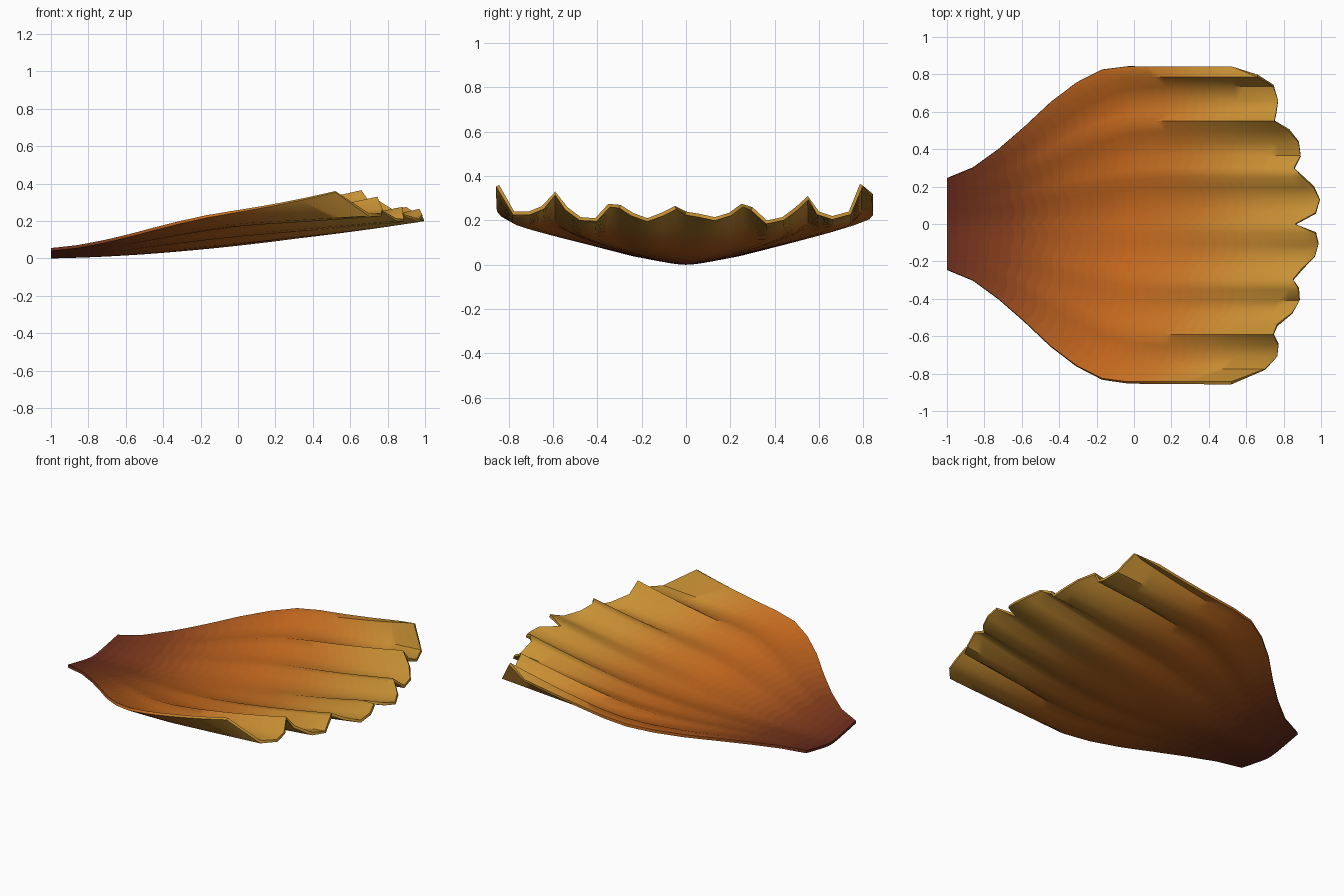
import bpy
import math

if "Cube" in bpy.data.objects:
    bpy.data.objects.remove(bpy.data.objects["Cube"])

# Ruffled tip of the shell: (y, x, z of top face) for every rib column
TIP = [
    (-.843, .52, .36), (-.775, .70, .24), (-.71, .765, .24), (-.65, .772, .265),
    (-.59, .745, .33), (-.535, .765, .26), (-.475, .845, .215), (-.41, .885, .21),
    (-.35, .88, .275), (-.295, .85, .27), (-.24, .895, .235), (-.175, .965, .21),
    (-.11, .985, .235), (-.05, .97, .265), (0, .86, .24), (.06, .97, .23),
    (.13, .992, .215), (.195, .96, .235), (.25, .90, .275), (.30, .855, .26),
    (.365, .89, .20), (.435, .88, .215), (.495, .83, .26), (.55, .75, .31),
    (.60, .76, .24), (.66, .77, .22), (.735, .745, .24), (.785, .66, .365),
    (.843, .52, .32)]

# Half-width at equal steps from the root to the tip
WIDTH = [.243, .30, .40, .52, .65, .755, .825, .843, .843, .843, .843, .843]
STEPS = 3
ROWS = (len(WIDTH) - 1) * STEPS
THICK = 0.016


def lerp_list(values, t):
    f = t * (len(values) - 1)
    i = min(int(f), len(values) - 2)
    return values[i] + (values[i + 1] - values[i]) * (f - i)


def bowl(x, y):
    """Smooth dished surface that rises towards tip and sides."""
    t = x + 1
    return THICK + .02 * t + .04 * t * t + .2 * (math.hypot(y, .05) - .05)


# Shell sheet: each column runs from the root to its own tip point
verts, faces = [], []
n = len(TIP)
for r in range(ROWS + 1):
    s = r / ROWS
    w = lerp_list(WIDTH, s) / WIDTH[-1]
    for ty, tx, tz in TIP:
        x, y = -1 + s * (tx + 1), ty * w
        ruffle = (tz - bowl(tx, ty)) * s ** 2.3
        verts.append((x, y, bowl(x, y) + ruffle))
for r in range(ROWS):
    for c in range(n - 1):
        a = r * n + c
        faces.append((a, a + n, a + n + 1, a + 1))

mesh = bpy.data.meshes.new("ruffled_shell")
mesh.from_pydata(verts, [], faces)
shell = bpy.data.objects.new("ruffled_shell", mesh)
bpy.context.collection.objects.link(shell)

# Colour bands fading from dark red root through orange to gold tip
STOPS = [(.13, .022, .011), (.22, .045, .011), (.42, .10, .012),
         (.55, .135, .012), (.55, .17, .018), (.57, .25, .03), (.57, .29, .035)]
for r in range(ROWS):
    mat = bpy.data.materials.new(f"shell_band_{r}")
    rgb = [lerp_list([k[i] for k in STOPS], (r + .5) / ROWS) for i in range(3)]
    mat.diffuse_color = (*rgb, 1)
    mat.use_nodes = True
    mat.node_tree.nodes["Principled BSDF"].inputs["Base Color"].default_value = mat.diffuse_color
    mesh.materials.append(mat)
for p in mesh.polygons:
    p.material_index = p.index // (n - 1)

# Thickness
solid = shell.modifiers.new("thickness", 'SOLIDIFY')
solid.thickness = THICK
solid.offset = -1

bpy.context.view_layer.objects.active = shell
shell.select_set(True)
bpy.ops.object.modifier_apply(modifier=solid.name)
bpy.ops.object.shade_smooth_by_angle(angle=math.radians(50))
